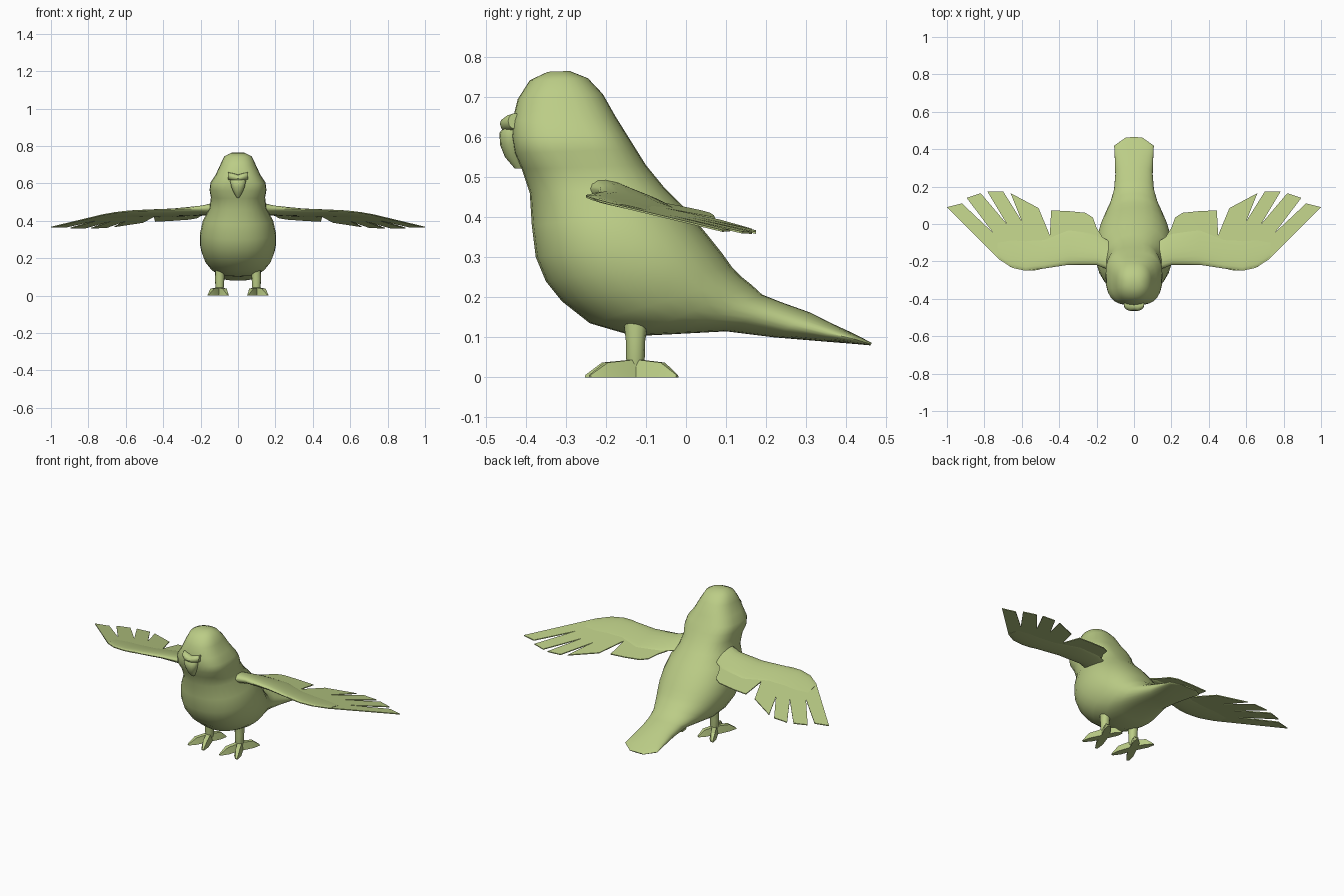
import bpy, bmesh
from math import cos, sin, pi, radians, copysign
from mathutils import Vector

if "Cube" in bpy.data.objects:
    bpy.data.objects.remove(bpy.data.objects["Cube"])

green = bpy.data.materials.new("olive_green")
green.diffuse_color = (.50, .61, .24, 1)
green.use_nodes = True
green.node_tree.nodes["Principled BSDF"].inputs["Base Color"].default_value = green.diffuse_color


def loft(name, rings, angle=40):
    """Skin a list of equal-length point loops and cap both ends."""
    bm = bmesh.new()
    loops = [[bm.verts.new(p) for p in r] for r in rings]
    n = len(loops[0])
    for a, b in zip(loops, loops[1:]):
        for i in range(n):
            j = (i + 1) % n
            bm.faces.new((a[i], a[j], b[j], b[i]))
    caps = [bm.faces.new(loops[0]), bm.faces.new(loops[-1])]
    bmesh.ops.recalc_face_normals(bm, faces=bm.faces[:])
    bmesh.ops.triangulate(bm, faces=caps)
    me = bpy.data.meshes.new(name)
    bm.to_mesh(me)
    bm.free()
    me.materials.append(green)
    ob = bpy.data.objects.new(name, me)
    bpy.context.collection.objects.link(ob)
    bpy.ops.object.select_all(action='DESELECT')
    ob.select_set(True)
    bpy.context.view_layer.objects.active = ob
    bpy.ops.object.shade_smooth_by_angle(angle=radians(angle))
    return ob


def oval(front, back, w, x=0, n=28, e=2.2):
    """Rounded section between two (y, z) points, w wide to each side."""
    f, b = Vector((x, *front)), Vector((x, *back))
    mid, half = (f + b) / 2, (b - f) / 2
    pts = []
    for i in range(n):
        c, s = cos(2 * pi * i / n), sin(2 * pi * i / n)
        c, s = (copysign(abs(v) ** (2 / e), v) for v in (c, s))
        pts.append(mid + half * c + Vector((w * s, 0, 0)))
    return pts


# Body, head and tail: (front y, z, back y, z, half width, squareness)
sections = [
    (-.345, .763, -.290, .765, .035, 2.2), (-.390, .742, -.245, .747, .073, 2.3),
    (-.420, .695, -.208, .708, .094, 2.4), (-.434, .640, -.175, .650, .120, 2.6),
    (-.435, .600, -.150, .610, .147, 2.8), (-.428, .560, -.125, .570, .152, 2.8),
    (-.410, .520, -.100, .530, .145, 2.5),
    (-.390, .460, -.055, .475, .152, 2.3), (-.385, .380, .000, .420, .188, 2.2),
    (-.375, .300, .050, .360, .204, 2.2), (-.350, .240, .090, .310, .204, 2.2),
    (-.310, .190, .115, .275, .195, 2.2), (-.240, .135, .140, .250, .178, 2.2),
    (-.130, .103, .165, .230, .155, 2.2), (-.030, .108, .190, .207, .132, 2.2),
    (.100, .115, .240, .187, .108, 2.2), (.220, .100, .310, .162, .100, 2.2),
    (.340, .090, .370, .132, .103, 2.2), (.415, .084, .422, .108, .106, 2.2),
    (.460, .080, .464, .086, .045, 2.2)]
loft("body", [oval(s[:2], s[2:4], s[4], e=s[5]) for s in sections])

# Hooked beak: (z, front y, half width)
beak = [(.625, -.455, .040), (.610, -.466, .043), (.580, -.464, .036),
        (.550, -.452, .023), (.522, -.428, .006)]
loft("beak", [oval((y, z), (-.405, z), w, n=14) for z, y, w in beak])

# Nostril band over the beak, dipping in the middle: (x, centre z, front y)
band = [(-.053, .640, -.444), (-.040, .637, -.458), (-.020, .633, -.465),
        (0, .626, -.462)]
band += [(-x, z, y) for x, z, y in band[2::-1]]
loft("nostril_band", [[(x, (y - .41) / 2 + (y + .41) / 2 * cos(pi * i / 6),
                        z + .02 * sin(pi * i / 6)) for i in range(12)]
                      for x, z, y in band])

# Wing outline in plan: leading edge, then feathers back to the root
outline = [
    (.15, -.20), (.20, -.20), (.35, -.212), (.45, -.228), (.52, -.247),
    (.58, -.25), (.65, -.235), (.72, -.19), (.86, -.05), (1.0, .09),
    (.92, .11), (.755, -.045), (.895, .14), (.82, .165), (.68, .0),
    (.785, .175), (.70, .175), (.60, .015), (.66, .165), (.51, .085),
    (.45, -.06), (.443, .072), (.36, .07), (.26, .06), (.22, .035),
    (.20, -.02), (.15, -.10)]


def wing_z(x, y):
    base = .465 - .05 * max(0, x - .2)
    return base - .19 * (y + .22)


def arm_ring(s, x, lead, chord, h):
    """Teardrop section: round at the leading edge, thin behind."""
    ring = []
    for i in range(18):
        a = 2 * pi * i / 18
        u = (1 - cos(a)) / 2
        y = lead + chord * u
        ring.append((s * x, y, wing_z(x, y)
                     + h * (1.5 * sin(a) * (1 - .65 * u) + .1 * (1 - u))))
    return ring


# Arm along the leading edge: (x, leading y, chord, half height)
arm = [(.12, -.25, .15, .030), (.20, -.220, .17, .020),
       (.35, -.218, .19, .013), (.48, -.238, .16, .010),
       (.58, -.250, .17, .008), (.66, -.230, .16, .006),
       (.73, -.178, .10, .004)]

for side, s in (("right", 1), ("left", -1)):
    loft(side + "_wing", [[(s * x, y, wing_z(x, y) + t) for x, y in outline]
                          for t in (-.0025, .0025)])
    loft(side + "_wing_arm", [arm_ring(s, *a) for a in arm])

    # Leg
    leg = [(.02, -.145, -.108, .018), (.05, -.150, -.103, .023),
           (.09, -.150, -.102, .025), (.135, -.155, -.095, .024)]
    loft(side + "_leg", [oval((a, z), (b, z), w, x=s * .098, n=12)
                         for z, a, b, w in leg])

    # Two toes forward, two back: tapering flat-bottomed wedges
    tips = [(.055, -.25), (.158, -.24), (.055, -.035), (.155, -.022)]
    for k, (tx, ty) in enumerate(tips):
        start = Vector((s * .1, -.125, 0))
        run = Vector((s * tx, ty, 0)) - start
        across = Vector((-run.y, run.x, 0)).normalized()
        rings = []
        for f, w, h in ((0, .020, .045), (.65, .019, .037), (1, .007, .006)):
            p = start + run * f
            rings.append([p - across * w, p + across * w,
                          p + across * w * .6 + Vector((0, 0, h)),
                          p - across * w * .6 + Vector((0, 0, h))])
        loft(f"{side}_toe_{k + 1}", rings, 30)
